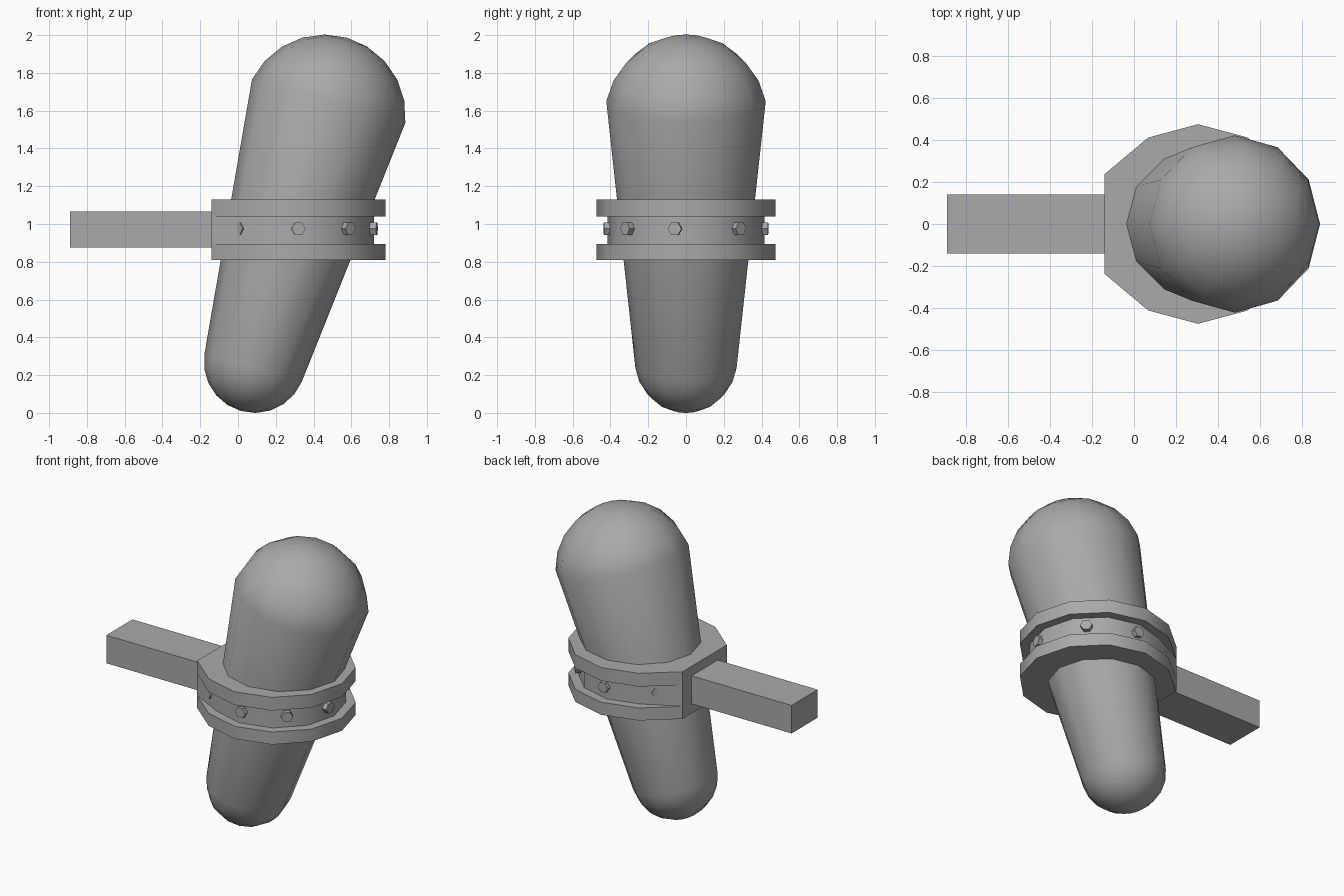
import bpy, bmesh, math
from mathutils import Matrix, Vector

if "Cube" in bpy.data.objects:
    bpy.data.objects.remove(bpy.data.objects["Cube"])

grey = bpy.data.materials.new("plain grey")
grey.diffuse_color = (0.4, 0.4, 0.4, 1)
grey.use_nodes = True
grey.node_tree.nodes["Principled BSDF"].inputs["Base Color"].default_value = grey.diffuse_color


def finish(name, bm, smooth_angle=None):
    bmesh.ops.recalc_face_normals(bm, faces=bm.faces)
    mesh = bpy.data.meshes.new(name)
    bm.to_mesh(mesh)
    bm.free()
    mesh.materials.append(grey)
    ob = bpy.data.objects.new(name, mesh)
    bpy.context.collection.objects.link(ob)
    if smooth_angle:
        bpy.ops.object.select_all(action='DESELECT')
        ob.select_set(True)
        bpy.context.view_layer.objects.active = ob
        bpy.ops.object.shade_smooth_by_angle(angle=math.radians(smooth_angle))
    return ob


def stack(bm, rings):
    """Skin a list of equal-length vertex rings into side walls."""
    for a, b in zip(rings, rings[1:]):
        n = len(a)
        for i in range(n):
            bm.faces.new((a[i], a[(i + 1) % n], b[(i + 1) % n], b[i]))


# Tapered body with rounded ends, tilted towards +x
SIDES, STEPS = 12, 5
low, high = Vector((0.08, 0, 0.238)), Vector((0.48, 0, 1.65))
axis = high - low


def cap(rim, height):
    """Spherical cap as (radius, height above rim), from rim towards the pole."""
    R = (rim * rim + height * height) / (2 * height)
    full = math.acos((R - height) / R)
    return [(R * math.sin(full * (1 - k / STEPS)),
             R * math.cos(full * (1 - k / STEPS)) - (R - height)) for k in range(STEPS)]


profile = [(r, -h) for r, h in reversed(cap(0.268, 0.237))]
profile += [(r, axis.length + h) for r, h in cap(0.422, 0.35)]
bm = bmesh.new()
rings = [[bm.verts.new((r * math.cos(math.tau * i / SIDES), r * math.sin(math.tau * i / SIDES), h))
          for i in range(SIDES)] for r, h in profile]
stack(bm, rings)
for ring, h in ((rings[0], -0.237), (rings[-1], axis.length + 0.35)):
    pole = bm.verts.new((0, 0, h))
    for i in range(SIDES):
        bm.faces.new((ring[i], ring[(i + 1) % SIDES], pole))
tilt = Matrix.Rotation(math.atan2(axis.x, axis.z), 4, 'Y')
bm.transform(Matrix.Translation(low) @ tilt)
finish("capsule_body", bm, 60)

# Twelve-sided collar with a groove and a flat pad on the handle side
CX, PAD = 0.305, -0.14
bm = bmesh.new()
rings = []
for z, r in ((0.81, 0.475), (0.895, 0.475), (0.895, 0.415),
             (1.04, 0.415), (1.04, 0.475), (1.13, 0.475)):
    ring = []
    for i in range(12):
        a = math.tau * i / 12
        if i in (5, 6, 7):
            co = (PAD, 0.475 * math.sin(a), z)
        else:
            co = (CX + r * math.cos(a), r * math.sin(a), z)
        ring.append(bm.verts.new(co))
    rings.append(ring)
stack(bm, rings)
bm.faces.new(rings[0])
bm.faces.new(rings[-1])
bmesh.ops.remove_doubles(bm, verts=bm.verts, dist=0.0001)
finish("collar", bm, 35)

# Straight handle
bm = bmesh.new()
bmesh.ops.create_cube(bm, size=1, matrix=Matrix.Translation((-0.51, 0, 0.97))
                      @ Matrix.Diagonal((0.76, 0.28, 0.19, 1)))
finish("handle", bm)

# Hexagonal bolts around the groove
for k, deg in enumerate((-135, -88, -48, -8, 42, 88, 135)):
    bm = bmesh.new()
    bmesh.ops.create_cone(bm, cap_ends=True, segments=6, radius1=0.037, radius2=0.037, depth=0.08)
    bm.transform(Matrix.Translation((CX, 0, 0.975)) @ Matrix.Rotation(math.radians(deg), 4, 'Z')
                 @ Matrix.Translation((0.395, 0, 0)) @ Matrix.Rotation(math.pi / 2, 4, 'Y'))
    # flats face up and down
    finish(f"bolt_{k + 1}", bm)
